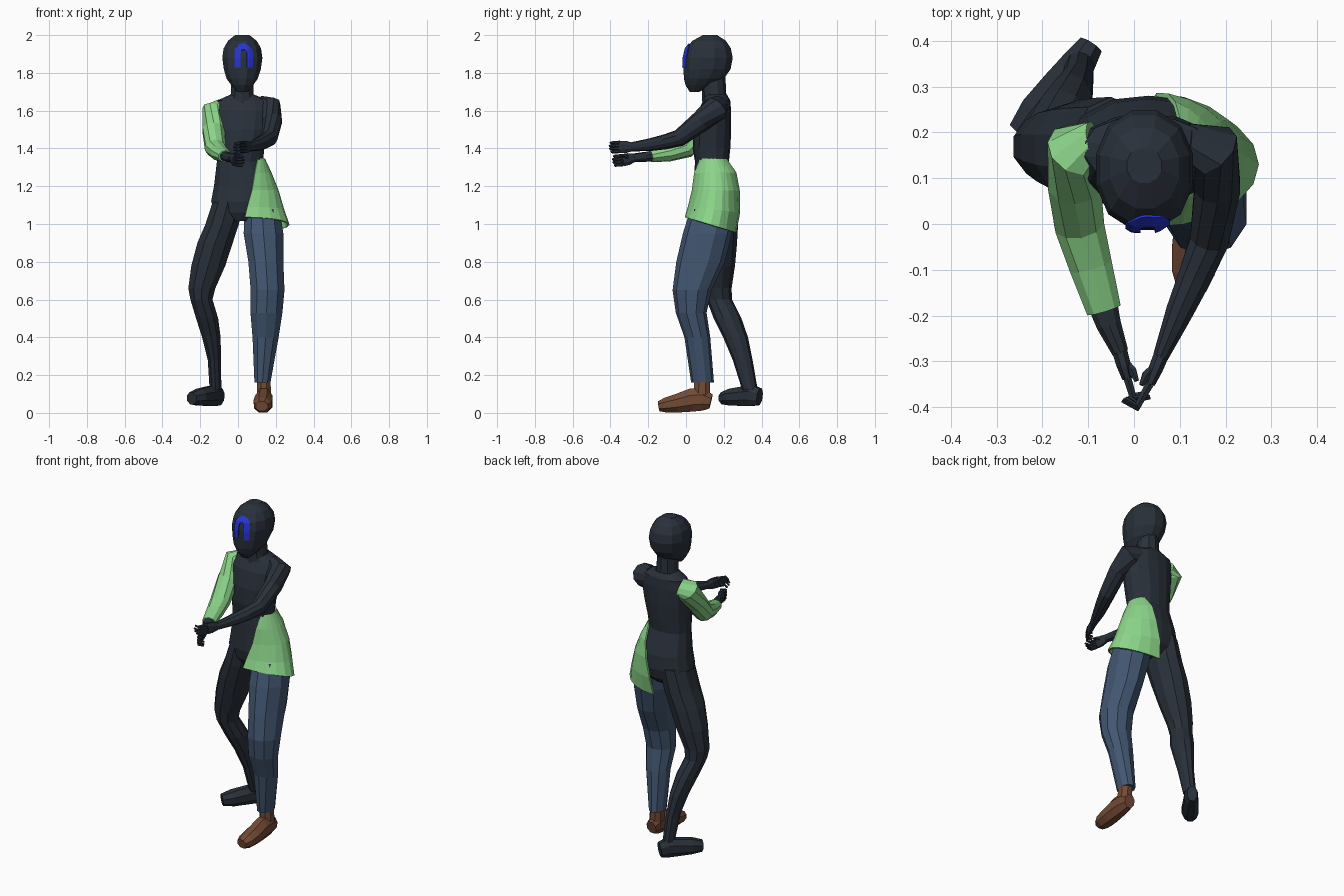
import bpy, bmesh, math
from mathutils import Vector
from mathutils.bvhtree import BVHTree


def material(name, rgb):
    m = bpy.data.materials.new(name)
    m.diffuse_color = (*rgb, 1)
    return m


DARK = material("charcoal", (0.022, 0.030, 0.042))
GREEN = material("light green", (0.26, 0.66, 0.25))
DENIM = material("denim blue", (0.055, 0.095, 0.165))
BROWN = material("brown", (0.17, 0.068, 0.035))
BLUE = material("bright blue", (0.02, 0.035, 0.65))


def finish(name, bm, mat):
    bmesh.ops.recalc_face_normals(bm, faces=bm.faces)
    mesh = bpy.data.meshes.new(name)
    bm.to_mesh(mesh)
    bm.free()
    mesh.materials.append(mat)
    ob = bpy.data.objects.new(name, mesh)
    bpy.context.collection.objects.link(ob)
    return ob


def loft(name, rings, mat, sides=10, flat=False, power=2.0):
    """Skin rings (x, y, z, half width, half height); flat keeps rings horizontal."""
    bm = bmesh.new()
    loops = []
    for i, (x, y, z, rw, rh) in enumerate(rings):
        u, v = Vector((1, 0, 0)), Vector((0, 1, 0))
        if not flat:
            a, b = rings[max(i - 1, 0)], rings[min(i + 1, len(rings) - 1)]
            t = (Vector(b[:3]) - Vector(a[:3])).normalized()
            u = t.cross(Vector((0, 0, 1))).normalized()
            v = u.cross(t)
        loop = []
        for k in range(sides):
            ang = 2 * math.pi * (k + 0.5) / sides
            c, s = math.cos(ang), math.sin(ang)
            f = (abs(c) ** power + abs(s) ** power) ** (-1 / power) / math.cos(math.pi / sides)
            loop.append(bm.verts.new(Vector((x, y, z)) + u * c * f * rw + v * s * f * rh))
        loops.append(loop)
    for a, b in zip(loops, loops[1:]):
        for k in range(sides):
            j = (k + 1) % sides
            bm.faces.new((a[k], a[j], b[j], b[k]))
    bm.faces.new(loops[0])
    bm.faces.new(loops[-1])
    return finish(name, bm, mat)


def column(name, spans, mat, **kw):
    """Upright form from spans (z, x min, x max, y min, y max)."""
    rings = [((a + b) / 2, (c + d) / 2, z, (b - a) / 2, (d - c) / 2) for z, a, b, c, d in spans]
    return loft(name, rings, mat, flat=True, **kw)


# Head, neck and torso
head = column("head", [
    (1.70, -0.005, 0.05, 0.02, 0.07), (1.735, -0.035, 0.08, -0.002, 0.15),
    (1.77, -0.06, 0.104, -0.01, 0.20), (1.82, -0.074, 0.12, -0.012, 0.235),
    (1.88, -0.082, 0.128, -0.01, 0.246), (1.93, -0.075, 0.121, 0.002, 0.236),
    (1.97, -0.052, 0.098, 0.035, 0.21), (2.0, -0.015, 0.06, 0.09, 0.165)], DARK, sides=12, power=2.2)
column("neck", [(1.63, -0.055, 0.10, 0.09, 0.225), (1.69, -0.038, 0.082, 0.088, 0.21),
                (1.79, -0.035, 0.08, 0.08, 0.205)], DARK)
column("torso", [
    (1.015, -0.04, 0.07, 0.07, 0.22), (1.06, -0.12, 0.18, 0.045, 0.265),
    (1.12, -0.14, 0.205, 0.035, 0.277), (1.2, -0.125, 0.18, 0.042, 0.27),
    (1.33, -0.11, 0.13, 0.05, 0.225), (1.4, -0.11, 0.138, 0.038, 0.232),
    (1.5, -0.115, 0.16, 0.042, 0.237), (1.6, -0.12, 0.175, 0.065, 0.237),
    (1.655, -0.105, 0.155, 0.095, 0.232), (1.685, -0.04, 0.085, 0.10, 0.215)],
    DARK, sides=14, power=2.4)

# Arch marking that follows the face, laid on as a thin plate
bm = bmesh.new()
bm.from_mesh(head.data)
tree = BVHTree.FromBMesh(bm)
bm.free()
path = [(-1, 0, 1.828 + 0.016 * i) for i in range(5)]
path += [(-math.cos(math.pi * i / 10), math.sin(math.pi * i / 10), 1.908) for i in range(11)]
path += [(1, 0, 1.892 - 0.016 * i) for i in range(5)]
bm = bmesh.new()
rows = []
for cx, cz, base in path:
    row = []
    for r in (0.0155, 0.026, 0.0365, 0.0475):
        x, z = 0.03 + cx * r, base + cz * r
        hit = tree.ray_cast(Vector((x, -1, z)), Vector((0, 1, 0)))[0]
        row.append(bm.verts.new((x, hit.y - 0.004, z)))
    rows.append(row)
for a, b in zip(rows, rows[1:]):
    for k in range(3):
        bm.faces.new((a[k], a[k + 1], b[k + 1], b[k]))
arch = finish("face_arch", bm, BLUE)
mod = arch.modifiers.new("thickness", "SOLIDIFY")
mod.thickness, mod.offset = 0.006, 0

# Bare leg and foot, stepping back and turned out
column("right_leg", [
    (1.13, -0.13, 0.03, 0.05, 0.272), (1.0, -0.172, 0.005, 0.05, 0.27),
    (0.9, -0.215, -0.028, 0.06, 0.265), (0.78, -0.247, -0.067, 0.08, 0.255),
    (0.66, -0.263, -0.12, 0.10, 0.238), (0.6, -0.252, -0.135, 0.112, 0.24),
    (0.5, -0.222, -0.105, 0.15, 0.29), (0.4, -0.19, -0.092, 0.20, 0.325),
    (0.28, -0.16, -0.09, 0.25, 0.35), (0.12, -0.15, -0.088, 0.30, 0.378)], DARK)
loft("right_foot", [
    (-0.095, 0.39, 0.085, 0.026, 0.042), (-0.12, 0.352, 0.092, 0.035, 0.052),
    (-0.16, 0.30, 0.088, 0.04, 0.048), (-0.205, 0.24, 0.083, 0.045, 0.042),
    (-0.245, 0.195, 0.077, 0.032, 0.03)], DARK, sides=8, power=3)

# Trouser leg and shoe
column("trouser_leg", [
    (1.08, 0.035, 0.22, 0.03, 0.255), (0.95, 0.03, 0.24, -0.01, 0.238),
    (0.8, 0.055, 0.24, -0.045, 0.20), (0.65, 0.067, 0.246, -0.066, 0.13),
    (0.53, 0.066, 0.235, -0.05, 0.105), (0.4, 0.077, 0.215, -0.005, 0.125),
    (0.162, 0.087, 0.172, 0.03, 0.145)], DENIM)
column("shoe_ankle", [(0.06, 0.10, 0.178, 0.04, 0.13), (0.2, 0.10, 0.17, 0.045, 0.125)],
       BROWN, sides=8)
loft("shoe", [
    (0.142, 0.132, 0.06, 0.03, 0.036), (0.14, 0.09, 0.07, 0.038, 0.055),
    (0.137, 0.03, 0.068, 0.043, 0.058), (0.133, -0.05, 0.05, 0.047, 0.046),
    (0.13, -0.105, 0.041, 0.044, 0.038), (0.126, -0.143, 0.035, 0.03, 0.025)],
    BROWN, sides=8, power=3)

# Half tunic wrapped over the left hip: rows (z, cx, cy, rx, ry, half angle, back drop)
bm = bmesh.new()
rows = []
for z, cx, cy, rx, ry, half, drop in [
        (1.345, 0.03, 0.145, 0.108, 0.09, 48, 0), (1.27, 0.03, 0.155, 0.143, 0.118, 66, 0),
        (1.18, 0.03, 0.158, 0.18, 0.126, 76, 0.005), (1.09, 0.03, 0.148, 0.21, 0.134, 85, 0.03),
        (1.035, 0.04, 0.13, 0.228, 0.132, 91, 0.08)]:
    row = []
    for k in range(11):
        a = math.radians(half * (k / 5 - 1))
        row.append(bm.verts.new((cx + rx * math.cos(a), cy + ry * math.sin(a),
                                 z - drop * (math.sin(a) + 1) / 2)))
    rows.append(row)
for a, b in zip(rows, rows[1:]):
    for k in range(10):
        bm.faces.new((a[k], b[k], b[k + 1], a[k + 1]))
tunic = finish("hip_tunic", bm, GREEN)
mod = tunic.modifiers.new("thickness", "SOLIDIFY")
mod.thickness, mod.offset = 0.01, 0

# Arms reaching forward, one bare and one sleeved
loft("left_arm", [
    (0.11, 0.17, 1.628, 0.05, 0.05), (0.165, 0.16, 1.612, 0.066, 0.066),
    (0.182, 0.08, 1.545, 0.05, 0.054), (0.165, -0.035, 1.455, 0.042, 0.044),
    (0.135, -0.11, 1.435, 0.037, 0.038), (0.10, -0.19, 1.42, 0.03, 0.032),
    (0.058, -0.29, 1.408, 0.017, 0.023)], DARK)
loft("right_sleeve", [
    (-0.085, 0.172, 1.61, 0.052, 0.05), (-0.125, 0.162, 1.597, 0.064, 0.064),
    (-0.13, 0.09, 1.50, 0.058, 0.058), (-0.12, 0.0, 1.402, 0.054, 0.052),
    (-0.095, -0.09, 1.375, 0.047, 0.042), (-0.066, -0.187, 1.358, 0.038, 0.03)], GREEN)
loft("right_forearm", [
    (-0.07, -0.17, 1.36, 0.033, 0.026), (-0.055, -0.22, 1.355, 0.027, 0.025),
    (-0.03, -0.28, 1.35, 0.018, 0.022)], DARK)


# Hands: a flat palm, four curled fingers and a thumb
def hand(name, wrist, knuckle, bend, tip):
    w, k, b, t = (Vector(p) for p in (wrist, knuckle, bend, tip))
    loft(name + "_palm", [(*w, 0.016, 0.021), (*w.lerp(k, 0.5), 0.015, 0.03),
                          (*k, 0.011, 0.031)], DARK, sides=8, power=2.6)
    for i in range(4):
        up = Vector((0, 0, 0.024 - 0.016 * i))
        reach = (0.9, 1.0, 0.95, 0.8)[i]
        loft(f"{name}_finger_{i + 1}", [
            (*(k + up), 0.009, 0.008), (*(k.lerp(b, reach) + up), 0.008, 0.007),
            (*(k.lerp(b, reach) + (t - b) * reach + up), 0.005, 0.005)], DARK, sides=6)
    side = (t - b) * 0.6
    loft(name + "_thumb", [(*w.lerp(k, 0.4), 0.011, 0.011),
                           (*(w.lerp(k, 0.8) + side * 0.7 + Vector((0, 0, 0.022))), 0.009, 0.009),
                           (*(k + side + Vector((0, -0.012, 0.028))), 0.005, 0.005)], DARK, sides=6)


hand("left_hand", (0.06, -0.285, 1.408), (0.034, -0.35, 1.408), (0.005, -0.402, 1.405), (-0.025, -0.385, 1.40))
hand("right_hand", (-0.032, -0.275, 1.35), (-0.015, -0.335, 1.338), (0.0, -0.385, 1.334), (0.035, -0.378, 1.33))
